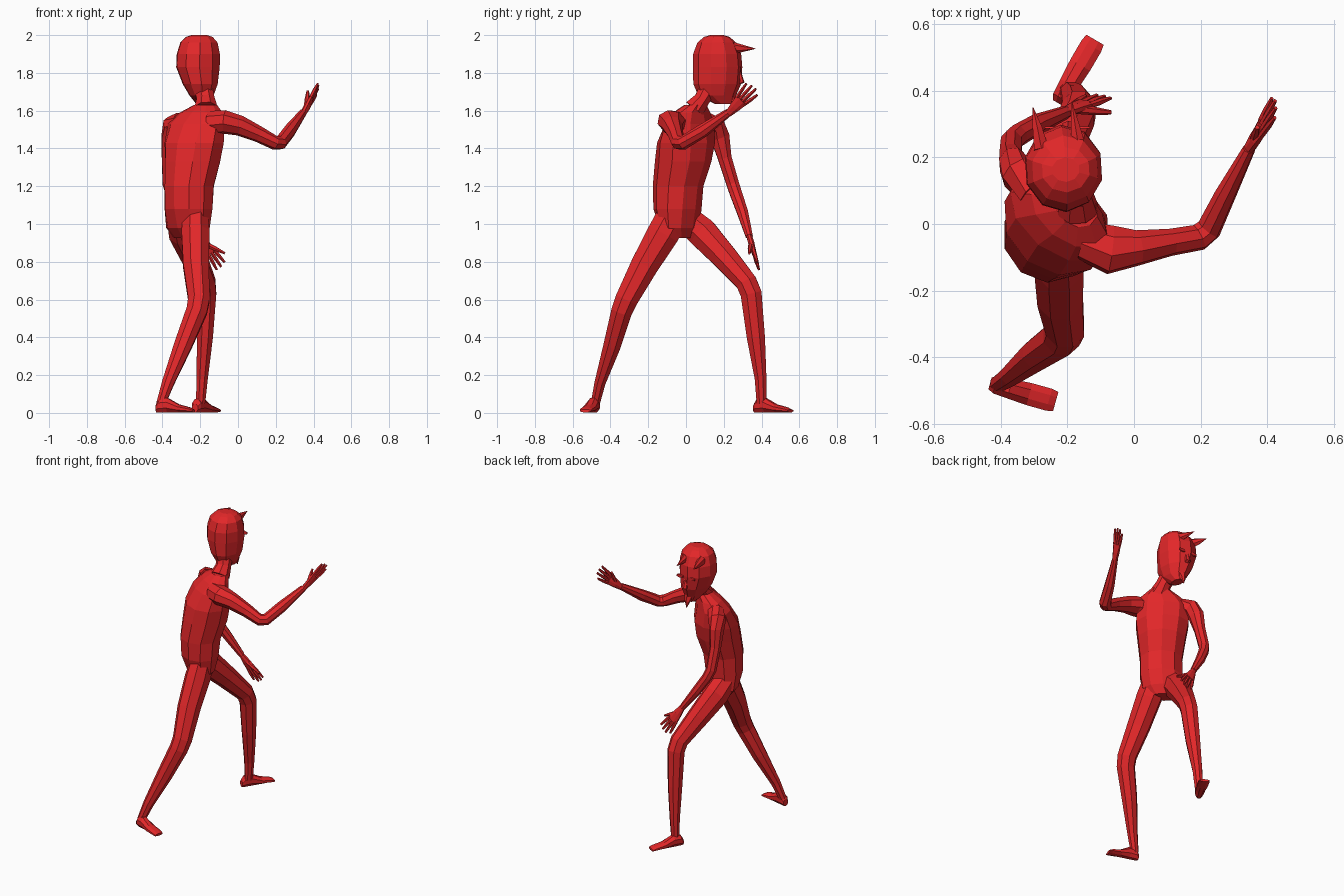
import bpy, bmesh, math
from mathutils import Vector as V

red = bpy.data.materials.new("red skin")
red.diffuse_color = (0.76, 0.02, 0.022, 1)


def loft(name, rings, side=(1, 0, 0), axis=None, n=8):
    """Skin n-sided rings (x, y, z, half width along side, half depth); caps both ends."""
    bm = bmesh.new()
    pts = [V(r[:3]) for r in rings]
    k = 1 / math.cos(math.pi / n)
    loops = []
    for i, r in enumerate(rings):
        if axis:
            t = V(axis).normalized()
        else:
            a = (pts[i] - pts[i - 1]).normalized() if i else V()
            b = (pts[i + 1] - pts[i]).normalized() if i < len(pts) - 1 else V()
            t = (a + b).normalized()
        s = V(side)
        u = (s - t * s.dot(t)).normalized()
        v = t.cross(u)
        ang = [2 * math.pi * (j + .5) / n for j in range(n)]
        loops.append([bm.verts.new(pts[i] + k * (u * r[3] * math.cos(q) + v * r[4] * math.sin(q)))
                      for q in ang])
    for p, q in zip(loops, loops[1:]):
        for j in range(n):
            bm.faces.new((p[j], p[(j + 1) % n], q[(j + 1) % n], q[j]))
    bm.faces.new(loops[0][::-1])
    bm.faces.new(loops[-1])
    bmesh.ops.recalc_face_normals(bm, faces=bm.faces)
    me = bpy.data.meshes.new(name)
    bm.to_mesh(me)
    bm.free()
    me.materials.append(red)
    ob = bpy.data.objects.new(name, me)
    bpy.context.collection.objects.link(ob)
    return ob


def hand(name, wrist, tip, spread, thumb):
    """Flat palm, four fanned fingers and a thumb."""
    w, t = V(wrist), V(tip)
    d = t - w
    s = V(spread)
    s = (s - d * s.dot(d) / d.length_squared).normalized()
    palm = [(0, .018, .015), (.25, .028, .016), (.52, .036, .012)]
    loft(name + "_palm", [(*(w + d * f), a, b) for f, a, b in palm], s)
    for i in range(4):
        o = (i - 1.5) / 1.5
        length = (.90, 1, .99, .93)[i]
        a, b = w + d * .48 + s * o * .027, w + d * length + s * o * .042
        loft(f"{name}_finger_{i + 1}", [(*a, .009, .009), (*a.lerp(b, .5), .009, .009), (*b, .006, .005)], s, n=6)
    a, b = w + d * .2, V(thumb)
    loft(name + "_thumb", [(*a, .012, .012), (*a.lerp(b, .55), .011, .011), (*b, .006, .006)], s, n=6)


# Torso, twisted so the shoulders run diagonally
loft("torso", [
    (-.265, -.02, .925, .085, .045),
    (-.265, -.035, .98, .125, .085),
    (-.262, -.045, 1.08, .132, .115),
    (-.258, -.042, 1.2, .132, .125),
    (-.24, -.015, 1.33, .15, .138),
    (-.232, 0, 1.43, .165, .135),
    (-.222, .02, 1.53, .165, .10),
    (-.195, .03, 1.59, .125, .075),
    (-.172, .05, 1.63, .065, .052)], (.78, -.62, 0), (0, 0, 1), 10)

# Neck and head
loft("neck", [(-.17, .045, 1.61, .06, .055), (-.172, .085, 1.66, .047, .042),
              (-.19, .13, 1.74, .05, .05)], n=8)
loft("head", [
    (-.19, .2, 1.635, .03, .045),
    (-.193, .165, 1.68, .062, .095),
    (-.2, .165, 1.74, .09, .12),
    (-.212, .167, 1.83, .113, .125),
    (-.21, .165, 1.90, .112, .121),
    (-.207, .163, 1.96, .097, .098),
    (-.205, .163, 1.99, .07, .065),
    (-.205, .163, 2.0, .04, .035)], (1, .06, 0), (0, 0, 1), 10)

# Horns pointing forward from the forehead
for x, tx, ty in ((-.278, -.303, .35), (-.165, -.187, .368)):
    loft("horn", [(x, .225, 1.935, .022, .03), ((x + tx) / 2, .29, 1.93, .014, .019),
                  (tx, ty, 1.928, .001, .001)], n=6)

# Face: nose, eyes, pointed chin beard
loft("nose", [(-.2, .275, 1.83, .008, .008), (-.197, .295, 1.755, .018, .014),
              (-.197, .27, 1.74, .01, .006)], n=6)
for x in (-.245, -.155):
    loft("eye", [(x, .286, 1.82, .025, .012), (x, .292, 1.82, .022, .009)], n=6)
loft("beard", [(-.192, .235, 1.68, .03, .025), (-.19, .255, 1.64, .016, .014),
               (-.188, .262, 1.60, .002, .002)], n=6)

# Raised right arm
loft("right_arm", [
    (-.15, -.05, 1.535, .06, .055),
    (-.07, -.078, 1.54, .058, .07),
    (.01, -.072, 1.52, .05, .05),
    (.11, -.055, 1.475, .04, .038),
    (.195, -.04, 1.43, .034, .038),
    (.225, -.015, 1.43, .034, .036),
    (.275, .09, 1.495, .034, .03),
    (.345, .225, 1.59, .02, .018)], (0, .2, 1))
hand("right_hand", (.345, .225, 1.585), (.425, .36, 1.725), (.1, -.6, .65), (.37, .29, 1.705))

# Lowered left arm
loft("left_arm", [
    (-.30, .10, 1.54, .05, .05),
    (-.345, .15, 1.52, .053, .055),
    (-.362, .18, 1.46, .042, .05),
    (-.37, .205, 1.35, .033, .036),
    (-.368, .248, 1.21, .031, .033),
    (-.35, .265, 1.16, .03, .032),
    (-.29, .30, 1.06, .028, .029),
    (-.205, .335, .935, .018, .019)], (1, 0, .2))
hand("left_hand", (-.205, .335, .935), (-.10, .385, .765), (.75, -.1, .5), (-.07, .335, .845))

# Front leg and rear leg: hip to ankle
loft("front_leg", [
    (-.305, .0, 1.03, .07, .07),
    (-.29, .085, .955, .075, .08),
    (-.235, .2, .83, .065, .068),
    (-.172, .32, .69, .053, .056),
    (-.165, .345, .63, .05, .056),
    (-.175, .37, .40, .042, .048),
    (-.19, .395, .18, .03, .031),
    (-.198, .40, .05, .024, .026)])
loft("rear_leg", [
    (-.225, -.065, 1.05, .065, .085),
    (-.225, -.12, .95, .074, .085),
    (-.222, -.22, .78, .068, .073),
    (-.207, -.315, .60, .057, .06),
    (-.218, -.34, .54, .055, .055),
    (-.29, -.39, .36, .047, .046),
    (-.37, -.455, .16, .032, .029),
    (-.408, -.48, .05, .024, .024)])


def foot(name, heel, toe):
    """Wedge foot lying on the ground from heel to toe."""
    h, d = V(heel), V(toe) - V(heel)
    rows = []
    for f, w, z in ((0, .018, .022), (.08, .027, .035), (.3, .03, .038),
                    (.6, .034, .021), (.9, .034, .013), (1, .03, .008)):
        p = h + d * f
        rows.append((p.x, p.y, z + .003, w, z))
    loft(name, rows, (d.y, -d.x, 0), d)


foot("front_foot", (-.228, .363, 0), (-.117, .553, 0))
foot("rear_foot", (-.432, -.478, 0), (-.235, -.533, 0))
